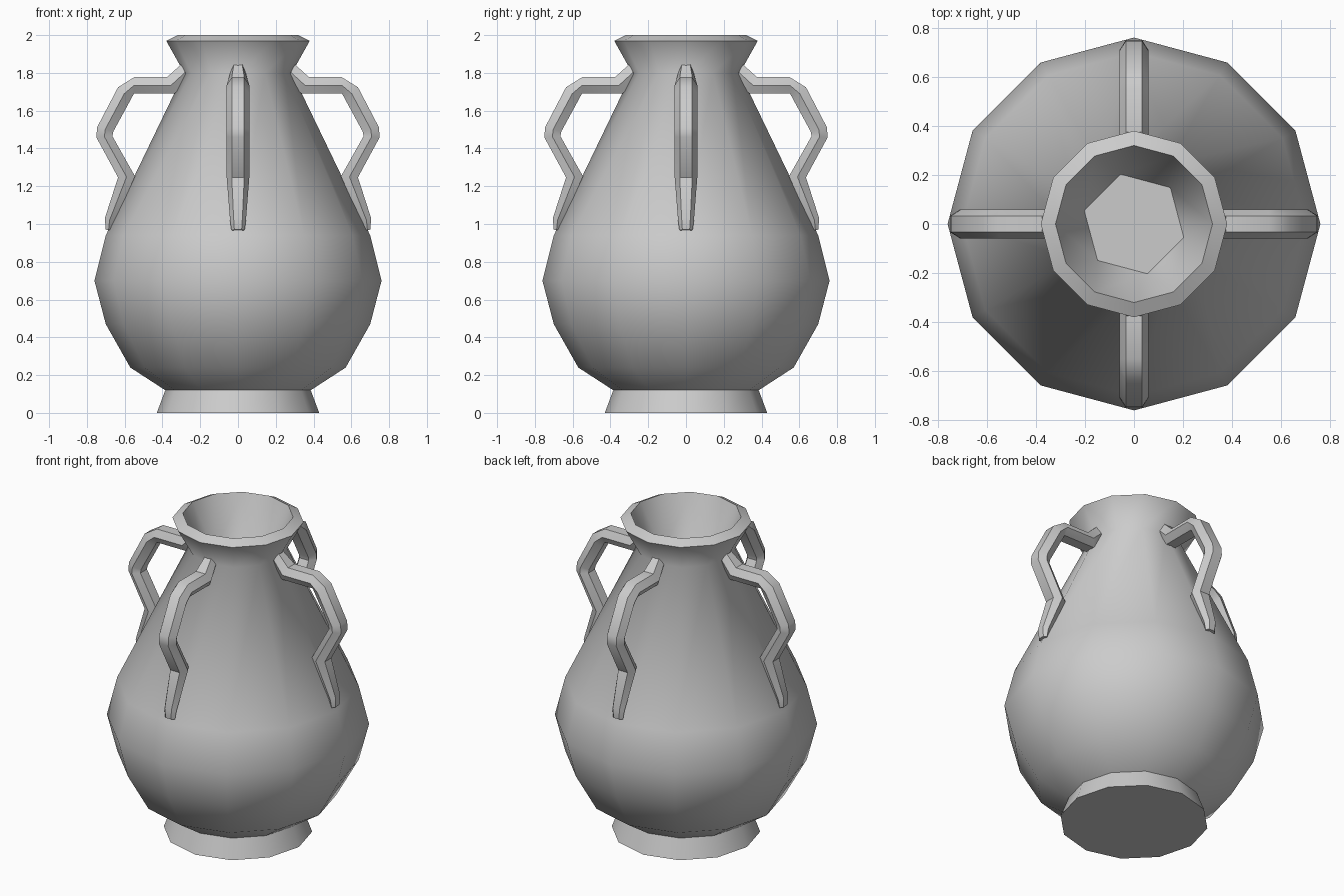
import bpy
import bmesh
from math import cos, sin, pi, radians
from mathutils import Matrix

cube = bpy.data.objects.get("Cube")
if cube:
    bpy.data.objects.remove(cube)

SIDES = 12

clay = bpy.data.materials.new("grey_clay")
clay.use_nodes = True
clay.diffuse_color = (0.6, 0.6, 0.6, 1)
clay.node_tree.nodes["Principled BSDF"].inputs["Base Color"].default_value = (0.6, 0.6, 0.6, 1)


def ring(bm, radius, z, count=SIDES, start=0.0):
    return [bm.verts.new((radius * cos(start + 2 * pi * i / count),
                          radius * sin(start + 2 * pi * i / count), z))
            for i in range(count)]


def skin(bm, a, b):
    """Join two rings of equal size with quads."""
    n = len(a)
    for i in range(n):
        j = (i + 1) % n
        bm.faces.new((a[i], a[j], b[j], b[i]))


def finish(bm, name, angle):
    bmesh.ops.recalc_face_normals(bm, faces=bm.faces)
    mesh = bpy.data.meshes.new(name)
    bm.to_mesh(mesh)
    bm.free()
    mesh.materials.append(clay)
    obj = bpy.data.objects.new(name, mesh)
    bpy.context.collection.objects.link(obj)
    bpy.ops.object.select_all(action="DESELECT")
    obj.select_set(True)
    bpy.context.view_layer.objects.active = obj
    bpy.ops.object.shade_smooth_by_angle(angle=radians(angle))
    return obj


# Vase body: foot, belly, neck and sloping rim
profile = [(0.43, 0), (0.385, 0.12), (0.57, 0.24), (0.70, 0.47), (0.76, 0.70),
           (0.70, 0.94), (0.285, 1.80), (0.38, 1.97), (0.32, 2.0)]
bm = bmesh.new()
rings = [ring(bm, r, z) for r, z in profile]
for low, high in zip(rings, rings[1:]):
    skin(bm, low, high)
bm.faces.new(rings[0])

# Mouth: funnel from the rim down to a six-sided floor
rim = rings[-1]
floor = ring(bm, 0.21, 1.70, 6, pi / 4)
for k in range(6):
    a, b, c = (rim[(2 * k + s) % SIDES] for s in (1, 2, 3))
    here, following = floor[k], floor[(k + 1) % 6]
    bm.faces.new((a, b, here))
    bm.faces.new((b, c, following, here))
bm.faces.new(floor)
finish(bm, "vase_body", 60)

# Handles: six-sided bar, each station is outer (r, z), inner (r, z), half width
stations = [((0.30, 1.846), (0.26, 1.76), 0.04),
            ((0.376, 1.777), (0.333, 1.692), 0.06),
            ((0.55, 1.777), (0.55, 1.692), 0.06),
            ((0.635, 1.724), (0.57, 1.655), 0.06),
            ((0.746, 1.512), (0.66, 1.49), 0.06),
            ((0.75, 1.459), (0.665, 1.465), 0.06),
            ((0.635, 1.247), (0.545, 1.252), 0.06),
            ((0.705, 1.03), (0.655, 1.01), 0.042),
            ((0.70, 0.97), (0.67, 0.965), 0.035)]


def handle(name, turn):
    bm = bmesh.new()
    sections = []
    for (ro, zo), (ri, zi), w in stations:
        rm, zm = (ro + ri) / 2, (zo + zi) / 2
        h = w * 0.55
        points = [(ro, -h, zo), (ro, h, zo), (rm, w, zm),
                  (ri, h, zi), (ri, -h, zi), (rm, -w, zm)]
        sections.append([bm.verts.new(p) for p in points])
    for a, b in zip(sections, sections[1:]):
        skin(bm, a, b)
    bm.faces.new(sections[0])
    bm.faces.new(sections[-1])
    bm.transform(Matrix.Rotation(turn, 4, "Z"))
    finish(bm, name, 35)


for i, side in enumerate(("left", "back", "right", "front")):
    handle(side + "_handle", i * pi / 2)
